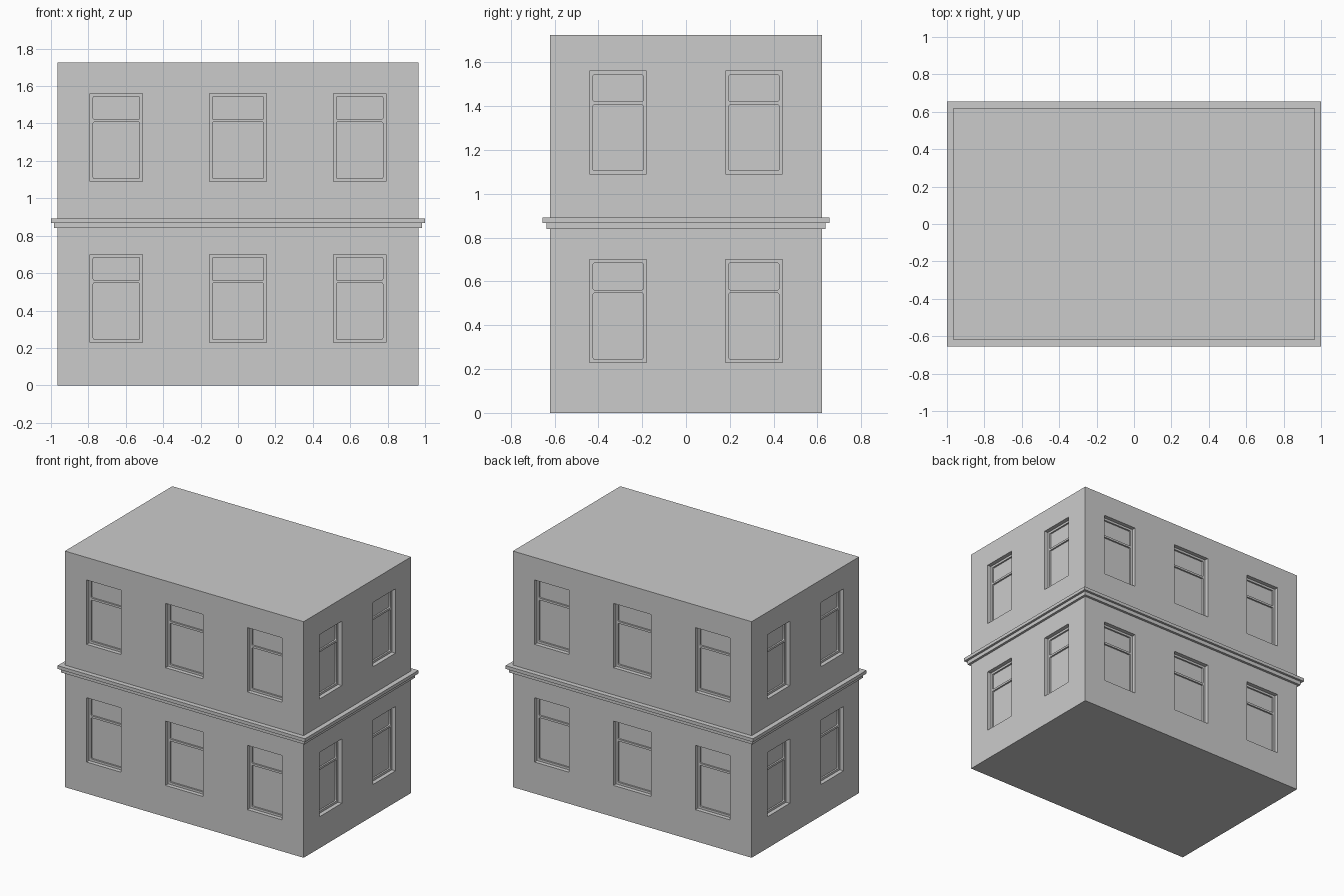
import bpy
import bmesh
import math
from mathutils import Matrix, Vector

if "Cube" in bpy.data.objects:
    bpy.data.objects.remove(bpy.data.objects["Cube"])

# One plain plaster colour
plaster = bpy.data.materials.new("plaster_grey")
plaster.use_nodes = True
GREY = (0.6, 0.6, 0.6, 1)
plaster.diffuse_color = GREY
plaster.node_tree.nodes["Principled BSDF"].inputs["Base Color"].default_value = GREY

HALF_X, HALF_Y, HEIGHT = 0.965, 0.62, 1.725
WIN_H = 0.47
REVEAL, PANE_DEPTH = 0.03, 0.012
BORDER = 0.016


def add_object(name, data):
    obj = bpy.data.objects.new(name, data)
    bpy.context.collection.objects.link(obj)
    data.materials.append(plaster)
    return obj


def add_box(bm, size, matrix):
    bmesh.ops.create_cube(bm, size=1, matrix=matrix @ Matrix.Diagonal((*size, 1)))


def box_object(name, half_x, half_y, z0, z1):
    bm = bmesh.new()
    add_box(bm, (2 * half_x, 2 * half_y, z1 - z0),
            Matrix.Translation((0, 0, (z0 + z1) / 2)))
    mesh = bpy.data.meshes.new(name)
    bm.to_mesh(mesh)
    bm.free()
    return add_object(name, mesh)


def bake(obj):
    """Turn curves and modifiers into plain mesh."""
    bpy.ops.object.select_all(action='DESELECT')
    obj.select_set(True)
    bpy.context.view_layer.objects.active = obj
    bpy.ops.object.convert(target='MESH')


def rounded_rect(x0, x1, y0, y1, r=0.0):
    if r == 0:
        return [(x0, y0), (x1, y0), (x1, y1), (x0, y1)]
    corners = [(x1 - r, y1 - r), (x0 + r, y1 - r), (x0 + r, y0 + r), (x1 - r, y0 + r)]
    points = []
    for quarter, (cx, cy) in enumerate(corners):
        for step in range(4):
            a = math.pi / 2 * (quarter + step / 3)
            points.append((cx + r * math.cos(a), cy + r * math.sin(a)))
    return points


def window_frame(name, width, matrix):
    """Frame with a tall lower pane opening and a short transom opening."""
    curve = bpy.data.curves.new(name, 'CURVE')
    curve.dimensions = '2D'
    curve.fill_mode = 'BOTH'
    curve.extrude = PANE_DEPTH / 2
    w, h = width / 2, WIN_H / 2
    px, py = w - BORDER, h - BORDER
    for outline in (rounded_rect(-w, w, -h, h),
                    rounded_rect(-px, px, -py, 0.082, 0.006),
                    rounded_rect(-px, px, 0.097, py, 0.006)):
        spline = curve.splines.new('POLY')
        spline.points.add(len(outline) - 1)
        for point, (x, y) in zip(spline.points, outline):
            point.co = (x, y, 0, 1)
        spline.use_cyclic_u = True
    obj = add_object(name, curve)
    obj.matrix_world = matrix
    bake(obj)


# Each wall: name, turn about z, distance out, (offset along wall, width)
LONG = [(-0.65, 0.28), (0, 0.305), (0.65, 0.28)]
SHORT = [(-0.31, 0.26), (0.31, 0.26)]
WALLS = [("front", 0, HALF_Y, LONG), ("left", 90, HALF_X, SHORT),
         ("back", 180, HALF_Y, LONG), ("right", 270, HALF_X, SHORT)]
FLOORS = [("lower", 0.465), ("upper", 1.325)]

# Windows: recess cutters and frames
cutter_bm = bmesh.new()
recess = REVEAL + PANE_DEPTH
for wall, turn, out, openings in WALLS:
    spin = Matrix.Rotation(math.radians(turn), 4, 'Z')
    for floor, z in FLOORS:
        for i, (offset, width) in enumerate(openings):
            place = spin @ Matrix.Translation(Vector((offset, -out, z)))
            add_box(cutter_bm, (width, 2 * recess, WIN_H), place)
            upright = Matrix.Rotation(math.pi / 2, 4, 'X')
            inset = Matrix.Translation((0, REVEAL + PANE_DEPTH / 2, 0))
            window_frame(f"{wall}_{floor}_window_frame_{i + 1}", width,
                         place @ inset @ upright)
cutter_mesh = bpy.data.meshes.new("window_cutter")
cutter_bm.to_mesh(cutter_mesh)
cutter_bm.free()
cutter = add_object("window_cutter", cutter_mesh)
cutter.hide_render = True

# Building walls with recessed openings
body = box_object("building_walls", HALF_X, HALF_Y, 0, HEIGHT)
cut = body.modifiers.new("window_openings", 'BOOLEAN')
cut.operation = 'DIFFERENCE'
cut.solver = 'EXACT'
cut.object = cutter
bake(body)
bpy.data.objects.remove(cutter)

# Stepped string course between the floors
box_object("ledge_lower_step", HALF_X + 0.018, HALF_Y + 0.018, 0.84, 0.868)
box_object("ledge_upper_step", 1.0, HALF_Y + 0.035, 0.868, 0.892)
